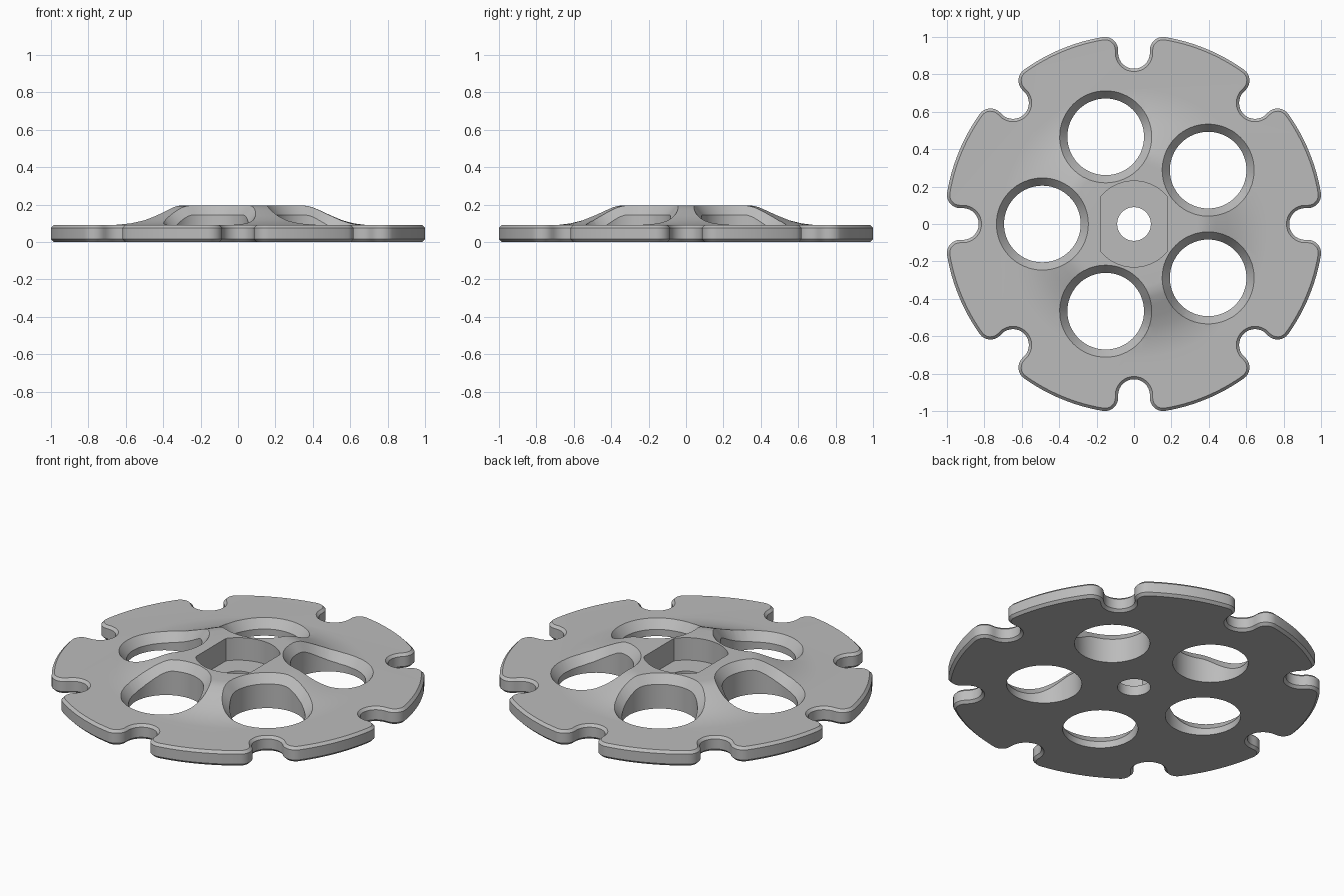
import bpy, bmesh, math
from math import sin, cos, pi, sqrt, radians

old = bpy.data.objects.get("Cube")
if old:
    bpy.data.objects.remove(old)

grey = bpy.data.materials.new("plain grey")
grey.use_nodes = True
grey.diffuse_color = (0.5, 0.5, 0.5, 1)
grey.node_tree.nodes["Principled BSDF"].inputs["Base Color"].default_value = (0.5, 0.5, 0.5, 1)


def loft(name, rings):
    """Closed solid skinned through rings of equal point count, bottom to top."""
    bm = bmesh.new()
    rows = [[bm.verts.new(p) for p in ring] for ring in rings]
    n = len(rows[0])
    for low, high in zip(rows, rows[1:]):
        for i in range(n):
            j = (i + 1) % n
            bm.faces.new((low[i], low[j], high[j], high[i]))
    bm.faces.new(rows[0][::-1])
    bm.faces.new(rows[-1])
    bmesh.ops.recalc_face_normals(bm, faces=bm.faces)
    mesh = bpy.data.meshes.new(name)
    bm.to_mesh(mesh)
    bm.free()
    mesh.materials.append(grey)
    obj = bpy.data.objects.new(name, mesh)
    bpy.context.collection.objects.link(obj)
    return obj


def circle(r, z, n=96, cx=0, cy=0):
    return [(cx + r * cos(2 * pi * i / n), cy + r * sin(2 * pi * i / n), z) for i in range(n)]


def arc(cx, cy, r, a0, a1, n):
    return [(cx + r * cos(a0 + (a1 - a0) * i / n), cy + r * sin(a0 + (a1 - a0) * i / n))
            for i in range(n + 1)]


# Notched rim outline, pulled inward by an offset for the chamfers
RIM, SLOT, LIP, SLOT_Y = 1.013, 0.085, 0.07, 0.915
LIP_X = SLOT + LIP
LIP_Y = sqrt((RIM - LIP) ** 2 - LIP_X ** 2)


def plate_ring(inset, z):
    lean = math.atan2(LIP_Y, LIP_X)
    lip, slot, rim = LIP - inset, SLOT + inset, RIM - inset
    # one sector, counter-clockwise: right lip, slot and left lip, then rim
    part = arc(LIP_X, LIP_Y, lip, lean, pi, 8)
    part += arc(0, SLOT_Y, slot, 0, -pi, 16)
    part += arc(-LIP_X, LIP_Y, lip, 0, pi - lean, 8)
    part += arc(0, 0, rim, pi - lean, lean + pi / 4, 12)[1:-1]
    ring = []
    for k in range(8):
        c, s = cos(k * pi / 4), sin(k * pi / 4)
        ring += [(x * c - y * s, x * s + y * c, z) for x, y in part]
    return ring


TOP = 0.09
wheel = loft("notched_wheel", [plate_ring(0.015, 0), plate_ring(0, 0.015),
                               plate_ring(0, TOP - 0.015), plate_ring(0.015, TOP)])

# Raised hub with a flared foot
HUB = [(0.34, 0.195), (0.37, 0.193), (0.40, 0.185), (0.44, 0.168), (0.50, 0.14),
       (0.56, 0.115), (0.62, 0.099), (0.68, 0.0915), (0.73, 0.0895)]
hub = loft("hub", [circle(0.73, 0.04)] + [circle(r, z) for r, z in reversed(HUB)])


def surface(r):
    """Height of the hub or plate at a radius."""
    if r <= HUB[0][0]:
        return HUB[0][1]
    for (r0, z0), (r1, z1) in zip(HUB, HUB[1:]):
        if r <= r1:
            return z0 + (z1 - z0) * (r - r0) / (r1 - r0)
    return TOP


# Round holes whose chamfer follows the hub surface
def hole_cutter(angle):
    cx, cy = 0.49 * cos(angle), 0.49 * sin(angle)
    bore, flare = 0.205, 0.25
    edge = circle(flare, 0, 64, cx, cy)
    heights = [surface(math.hypot(x, y)) for x, y, _ in edge]
    inner = [(x, y, h - 0.05) for (x, y, _), h in zip(circle(bore, 0, 64, cx, cy), heights)]
    outer = [(x, y, h + 0.005) for (x, y, _), h in zip(edge, heights)]
    return loft("hole_cutter", [circle(bore, -0.1, 64, cx, cy), inner, outer,
                                circle(flare, 0.4, 64, cx, cy)])


cutters = [hole_cutter(pi + radians(72 * k)) for k in range(5)]

# Central pocket with two flats, and the axle hole
def pocket_ring(z):
    half = math.acos(0.18 / 0.23)
    pts = arc(0, 0, 0.23, half, pi - half, 24) + arc(0, 0, 0.23, pi + half, 2 * pi - half, 24)
    return [(x, y, z) for x, y in pts]


cutters.append(loft("pocket_cutter", [pocket_ring(0.06), pocket_ring(0.4)]))
cutters.append(loft("axle_cutter", [circle(0.09, -0.1, 48), circle(0.09, 0.3, 48)]))

# Combine everything into one solid
bpy.ops.object.select_all(action='DESELECT')
bpy.context.view_layer.objects.active = wheel
wheel.select_set(True)
for tool in [hub] + cutters:
    tool.hide_render = True
    mod = wheel.modifiers.new("combine", 'BOOLEAN')
    mod.operation = 'UNION' if tool is hub else 'DIFFERENCE'
    mod.solver = 'EXACT'
    mod.object = tool
    bpy.ops.object.modifier_apply(modifier=mod.name)
    bpy.data.objects.remove(tool)

bpy.ops.object.shade_smooth_by_angle(angle=radians(25))
